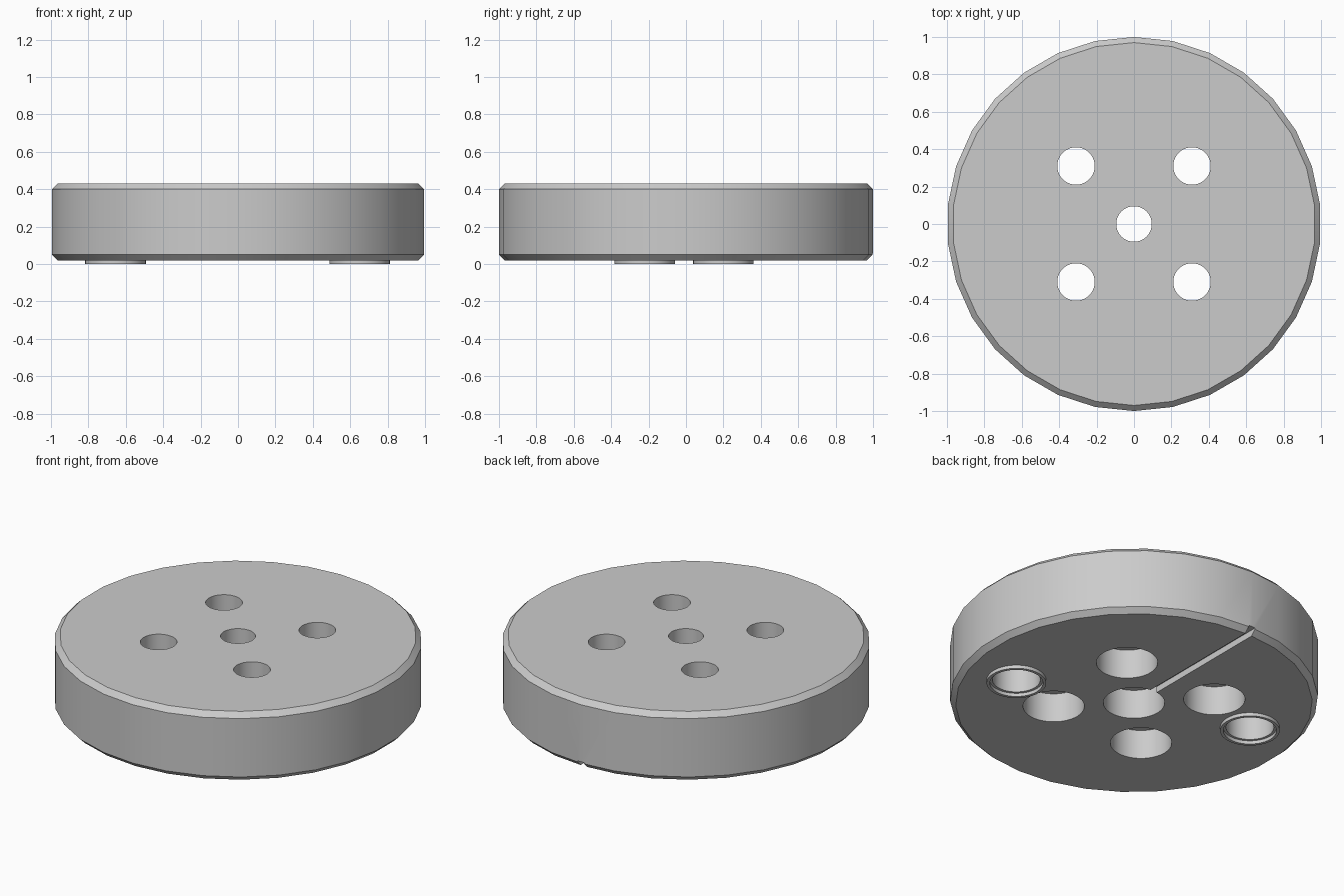
import bpy
import bmesh
from math import sin, cos, tau, radians

cube = bpy.data.objects.get("Cube")
if cube:
    bpy.data.objects.remove(cube, do_unlink=True)

grey = bpy.data.materials.new("plain grey")
grey.use_nodes = True
colour = (0.6, 0.6, 0.6, 1)
grey.diffuse_color = colour
grey.node_tree.nodes["Principled BSDF"].inputs["Base Color"].default_value = colour


def add_object(name, bm, location=(0, 0, 0)):
    bmesh.ops.recalc_face_normals(bm, faces=bm.faces)
    mesh = bpy.data.meshes.new(name)
    bm.to_mesh(mesh)
    bm.free()
    mesh.materials.append(grey)
    obj = bpy.data.objects.new(name, mesh)
    obj.location = location
    bpy.context.collection.objects.link(obj)
    return obj


def lathe(name, profile, sides, location=(0, 0, 0), closed=False):
    """Spin (radius, height) points round z; cap the ends or close the loop."""
    bm = bmesh.new()
    rings = []
    for r, z in profile:
        rings.append([bm.verts.new((r * sin(tau * i / sides), r * cos(tau * i / sides), z))
                      for i in range(sides)])
    pairs = list(zip(rings, rings[1:]))
    if closed:
        pairs.append((rings[-1], rings[0]))
    else:
        bm.faces.new(rings[0])
        bm.faces.new(rings[-1])
    for a, b in pairs:
        for i in range(sides):
            j = (i + 1) % sides
            bm.faces.new((a[i], a[j], b[j], b[i]))
    return add_object(name, bm, location)


def box(name, low, high):
    bm = bmesh.new()
    bmesh.ops.create_cube(bm, size=1)
    for v in bm.verts:
        v.co = [(a + b) / 2 + c * (b - a) for a, b, c in zip(low, high, v.co)]
    return add_object(name, bm)


def cut(target, cutter):
    bpy.context.view_layer.objects.active = target
    mod = target.modifiers.new("cut", "BOOLEAN")
    mod.operation = "DIFFERENCE"
    mod.solver = "EXACT"
    mod.object = cutter
    bpy.ops.object.modifier_apply(modifier=mod.name)
    bpy.data.objects.remove(cutter, do_unlink=True)


BOTTOM, TOP, BEVEL = 0.02, 0.43, 0.03
FEET = [(0.65, -0.22), (-0.655, 0.2)]

# Chamfered round body
body = lathe("disc_body", [(1 - BEVEL, BOTTOM), (1, BOTTOM + BEVEL),
                           (1, TOP - BEVEL), (1 - BEVEL, TOP)], 30)

# Stepped through holes, wider below
holes = [(0, 0, 0.095)] + [(x, y, 0.1) for x in (-0.31, 0.31) for y in (-0.31, 0.31)]
for x, y, r in holes:
    cut(body, lathe("hole_cutter", [(0.167, -0.1), (0.167, 0.195), (r, 0.195), (r, 0.6)],
                    40, (x, y, 0)))

# Blind sockets inside the feet
for x, y in FEET:
    cut(body, lathe("socket_cutter", [(0.13, -0.1), (0.13, 0.27)], 40, (x, y, 0)))

# Channel from the centre hole to the back rim
cut(body, box("channel_cutter", (-0.022, 0.1, -0.1), (0.022, 1.1, 0.057)))

# Raised ring feet
parts = [body]
for side, (x, y) in zip(("left", "right"), FEET):
    parts.append(lathe(side + "_ring_foot", [(0.162, 0), (0.162, BOTTOM + 0.005),
                                             (0.145, BOTTOM + 0.005), (0.145, 0)],
                       40, (x, y, 0), closed=True))

bpy.ops.object.select_all(action="DESELECT")
for obj in parts:
    obj.select_set(True)
bpy.context.view_layer.objects.active = body
bpy.ops.object.shade_smooth_by_angle(angle=radians(30))
